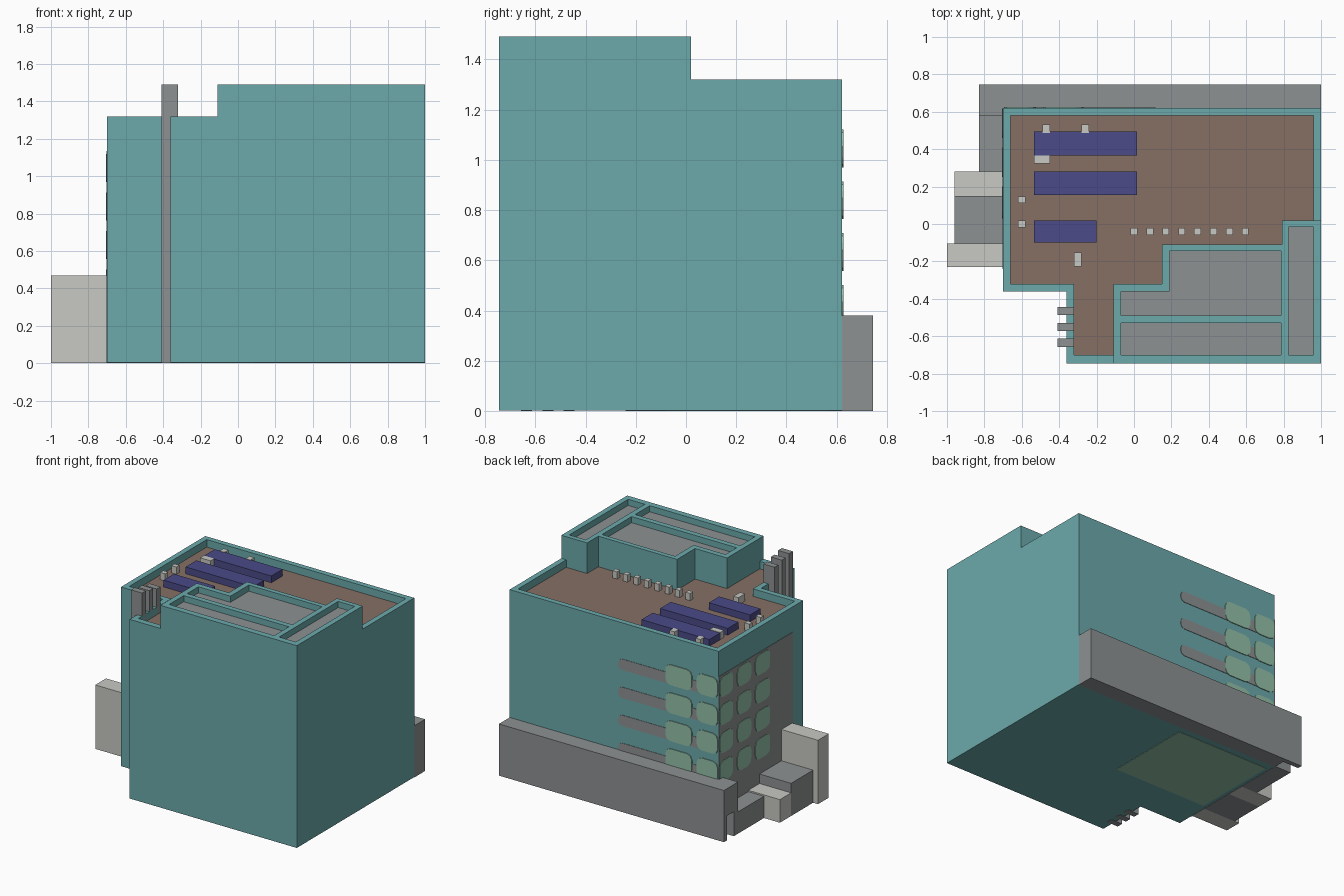
import bpy, math

if "Cube" in bpy.data.objects:
    bpy.data.objects.remove(bpy.data.objects["Cube"])

def mat(name, r, g, b):
    m = bpy.data.materials.new(name)
    m.diffuse_color = (r, g, b, 1)
    m.use_nodes = True
    m.node_tree.nodes["Principled BSDF"].inputs["Base Color"].default_value = m.diffuse_color
    return m

TEAL = mat("teal wall", 0.15, 0.40, 0.41)
GREY = mat("grey concrete", 0.27, 0.285, 0.29)
LIGHT = mat("pale concrete", 0.58, 0.58, 0.55)
BROWN = mat("brown roof", 0.24, 0.16, 0.13)
BLUE = mat("blue unit", 0.07, 0.07, 0.25)
GREEN = mat("green glass", 0.29, 0.53, 0.39)

def prism(name, loops, lo, hi, material, rot=(0, 0, 0), axis=2):
    """Extrude nested 2D outlines (inner ones become holes) from lo to hi along an axis."""
    c = bpy.data.curves.new(name, 'CURVE')
    c.dimensions = '2D'
    c.fill_mode = 'BOTH'
    c.extrude = abs(hi - lo) / 2
    for pts in loops:
        s = c.splines.new('POLY')
        s.points.add(len(pts) - 1)
        for p, (u, v) in zip(s.points, pts):
            p.co = (u, v, 0, 1)
        s.use_cyclic_u = True
    ob = bpy.data.objects.new(name, c)
    bpy.context.collection.objects.link(ob)
    ob.location[axis] = (lo + hi) / 2
    ob.rotation_euler = rot
    bpy.ops.object.select_all(action='DESELECT')
    ob.select_set(True)
    bpy.context.view_layer.objects.active = ob
    bpy.ops.object.convert(target='MESH')
    ob = bpy.context.view_layer.objects.active
    ob.data.materials.clear()
    ob.data.materials.append(material)
    for f in ob.data.polygons:
        f.use_smooth = False
        f.material_index = 0
    return ob

def rect(x0, x1, y0, y1):
    return [(x0, y0), (x1, y0), (x1, y1), (x0, y1)]

def pill(x0, x1, y0, y1, r):
    k = r * 0.3
    return [(x0 + r, y0), (x1 - r, y0), (x1 - k, y0 + k), (x1, y0 + r), (x1, y1 - r), (x1 - k, y1 - k),
            (x1 - r, y1), (x0 + r, y1), (x0 + k, y1 - k), (x0, y1 - r), (x0, y0 + r), (x0 + k, y0 + k)]

def box(name, x0, x1, y0, y1, z0, z1, material):
    return prism(name, [rect(x0, x1, y0, y1)], z0, z1, material)

def back_plate(name, pts, depth, material):
    prism(name, [pts], 0.618, 0.62 + depth, material, (math.pi / 2, 0, 0), 1)

def left_plate(name, pts, depth, material):
    prism(name, [pts], -0.698, -0.70 - depth, material, (math.pi / 2, 0, math.pi / 2), 0)

ROOF, RIM, UPPER, TOP = 1.26, 1.32, 1.44, 1.49
F = -0.745

# main body and its open parapet
prism("main_body", [[(-0.70, 0.62), (-0.70, -0.36), (-0.36, -0.36), (-0.36, F), (1, F), (1, 0.62)]],
      0.003, ROOF, TEAL)
prism("main_parapet", [[(1, 0.02), (1, 0.62), (-0.70, 0.62), (-0.70, -0.36), (-0.36, -0.36), (-0.36, F),
                        (-0.11, F), (-0.11, -0.70), (-0.32, -0.70), (-0.32, -0.32), (-0.66, -0.32),
                        (-0.66, 0.58), (0.96, 0.58), (0.96, 0.02)]], ROOF, RIM, TEAL)
prism("main_roof", [[(-0.66, -0.32), (-0.32, -0.32), (-0.32, -0.70), (-0.11, -0.70), (-0.11, -0.32),
                     (0.15, -0.32), (0.15, -0.11), (0.79, -0.11), (0.79, 0.02), (0.96, 0.02),
                     (0.96, 0.58), (-0.66, 0.58)]], ROOF, ROOF + 0.005, BROWN)

# raised block with three sunken roofs
upper = [(-0.11, F), (1, F), (1, 0.02), (0.79, 0.02), (0.79, -0.11), (0.15, -0.11), (0.15, -0.32), (-0.11, -0.32)]
wells = [[(-0.07, -0.49), (0.785, -0.49), (0.785, -0.145), (0.19, -0.145), (0.19, -0.36), (-0.07, -0.36)],
         rect(-0.07, 0.785, -0.70, -0.53), rect(0.825, 0.96, -0.70, -0.015)]
prism("raised_block", [upper], ROOF, UPPER, TEAL)
prism("raised_parapet", [upper] + wells, UPPER, TOP, TEAL)
for w in wells:
    prism("raised_roof", [w], UPPER, UPPER + 0.005, GREY)

# rear podium with a doorway recess in its left end
box("podium", -0.70, 1, 0.62, 0.745, 0, 0.38, GREY)
box("podium_end_top", -0.83, -0.70, 0.58, 0.745, 0.18, 0.38, GREY)
box("podium_end_back", -0.83, -0.70, 0.71, 0.745, 0, 0.18, GREY)
box("podium_end_front", -0.83, -0.70, 0.58, 0.63, 0, 0.18, GREY)

# stepped blocks along the left side
box("low_block", -0.83, -0.70, 0.28, 0.58, 0, 0.16, GREY)
box("pale_low_block", -0.96, -0.70, 0.15, 0.28, 0, 0.17, LIGHT)
box("middle_block", -0.96, -0.70, -0.105, 0.15, 0, 0.24, GREY)
box("pale_tall_block", -1, -0.70, -0.23, -0.105, 0, 0.47, LIGHT)

# flues
for y, h in ((-0.635, TOP), (-0.55, 1.475), (-0.465, 1.455)):
    box("flue", -0.41, -0.32, y - 0.022, y + 0.022, 0, h, GREY)

# facade panel, bands and windows
left_plate("left_panel", rect(-0.24, 0.62, 0, 1.135), 0.003, GREY)
for i in range(4):
    z = 1.05 - 0.206 * i
    back_plate("band", pill(-0.695, 0.115, z - 0.075, z + 0.005, 0.03), 0.003, GREY)
    for x0, x1 in ((-0.695, -0.525), (-0.485, -0.27)):
        back_plate("back_window", pill(x0, x1, z - 0.08, z + 0.07, 0.04), 0.006, GREEN)
    for y0, y1 in ((0.46, 0.615), (0.25, 0.41), (0.03, 0.20)):
        left_plate("left_window", pill(y0, y1, z - 0.08, z + 0.07, 0.04), 0.006, GREEN)

# green floor patch underneath
box("floor_patch", -0.67, 0.085, -0.08, 0.57, 0, 0.006, GREEN)

# roof units
for x1, y0, y1 in ((0.015, 0.365, 0.495), (0.015, 0.155, 0.28), (-0.20, -0.10, 0.02)):
    box("roof_unit", -0.535, x1, y0, y1, ROOF, 1.315, BLUE)

# roof vents: centre and half sizes
vents = [(0.085 * i, -0.04, 0.018, 0.018) for i in range(8)]
vents += [(-0.47, 0.51, 0.02, 0.023), (-0.26, 0.51, 0.02, 0.023), (-0.492, 0.345, 0.042, 0.022),
          (-0.60, 0.13, 0.02, 0.018), (-0.60, 0.0, 0.02, 0.018), (-0.30, -0.19, 0.02, 0.038)]
for x, y, a, b in vents:
    box("roof_vent", x - a, x + a, y - b, y + b, ROOF, 1.318, LIGHT)
